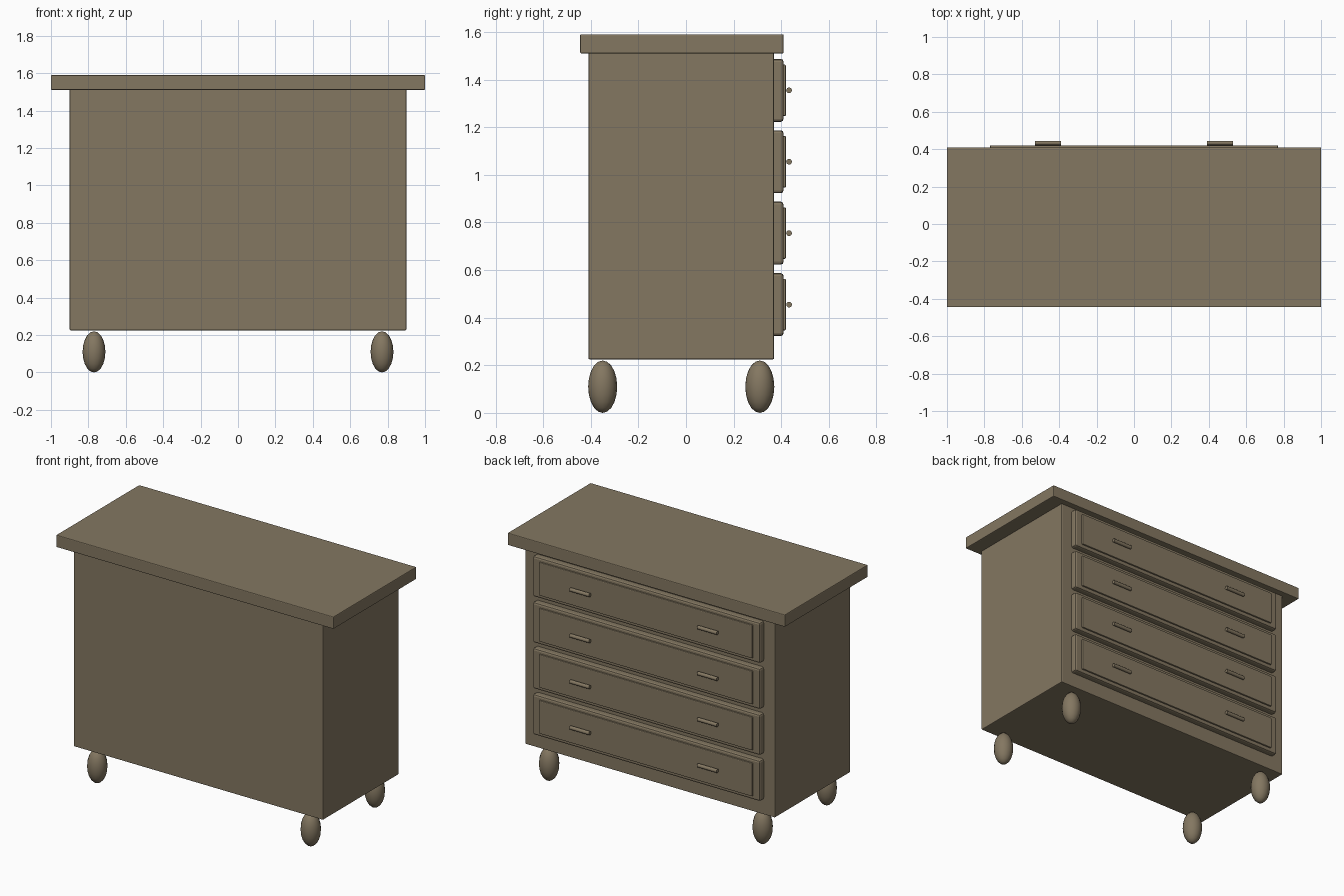
import bpy, math

if "Cube" in bpy.data.objects:
    bpy.data.objects.remove(bpy.data.objects["Cube"])

wood = bpy.data.materials.new("grey_brown_wood")
wood.diffuse_color = (0.23, 0.185, 0.12, 1)
wood.use_nodes = True
wood.node_tree.nodes["Principled BSDF"].inputs["Base Color"].default_value = wood.diffuse_color


def finish(obj, name, bevel=0.0, segments=2):
    obj.name = name
    obj.data.materials.append(wood)
    if bevel:
        mod = obj.modifiers.new("soft_edges", 'BEVEL')
        mod.width = bevel
        mod.segments = segments
    return obj


def box(name, x, y, z, bevel):
    """Box from (min, max) ranges on each axis."""
    bpy.ops.mesh.primitive_cube_add(
        size=1, location=[(r[0] + r[1]) / 2 for r in (x, y, z)])
    obj = bpy.context.object
    obj.scale = [r[1] - r[0] for r in (x, y, z)]
    bpy.ops.object.transform_apply(location=False, rotation=False, scale=True)
    return finish(obj, name, bevel)


# Cabinet body and overhanging top
box("cabinet_body", (-0.9, 0.9), (-0.41, 0.37), (0.225, 1.515), 0.005)
box("top_board", (-1, 1), (-0.445, 0.41), (1.51, 1.59), 0.005)

# Four drawers, each with a raised panel and two bar handles
for i in range(4):
    zc = 0.455 + 0.3 * i
    box(f"drawer_{i + 1}", (-0.82, 0.82), (0.35, 0.41),
        (zc - 0.132, zc + 0.132), 0.012)
    box(f"drawer_panel_{i + 1}", (-0.77, 0.77), (0.395, 0.42),
        (zc - 0.108, zc + 0.108), 0.005)
    for side in (-1, 1):
        bpy.ops.mesh.primitive_cylinder_add(
            vertices=16, radius=0.012, depth=0.14,
            location=(side * 0.46, 0.433, zc), rotation=(0, math.pi / 2, 0))
        bpy.ops.object.shade_smooth_by_angle()
        finish(bpy.context.object, f"drawer_handle_{i + 1}")

# Egg-shaped feet
for x in (-0.77, 0.77):
    for y in (-0.35, 0.31):
        bpy.ops.mesh.primitive_uv_sphere_add(
            segments=16, ring_count=10, radius=1, location=(x, y, 0.11))
        foot = bpy.context.object
        foot.scale = (0.061, 0.061, 0.11)
        bpy.ops.object.transform_apply(location=False, rotation=False, scale=True)
        bpy.ops.object.shade_smooth()
        finish(foot, "foot")
